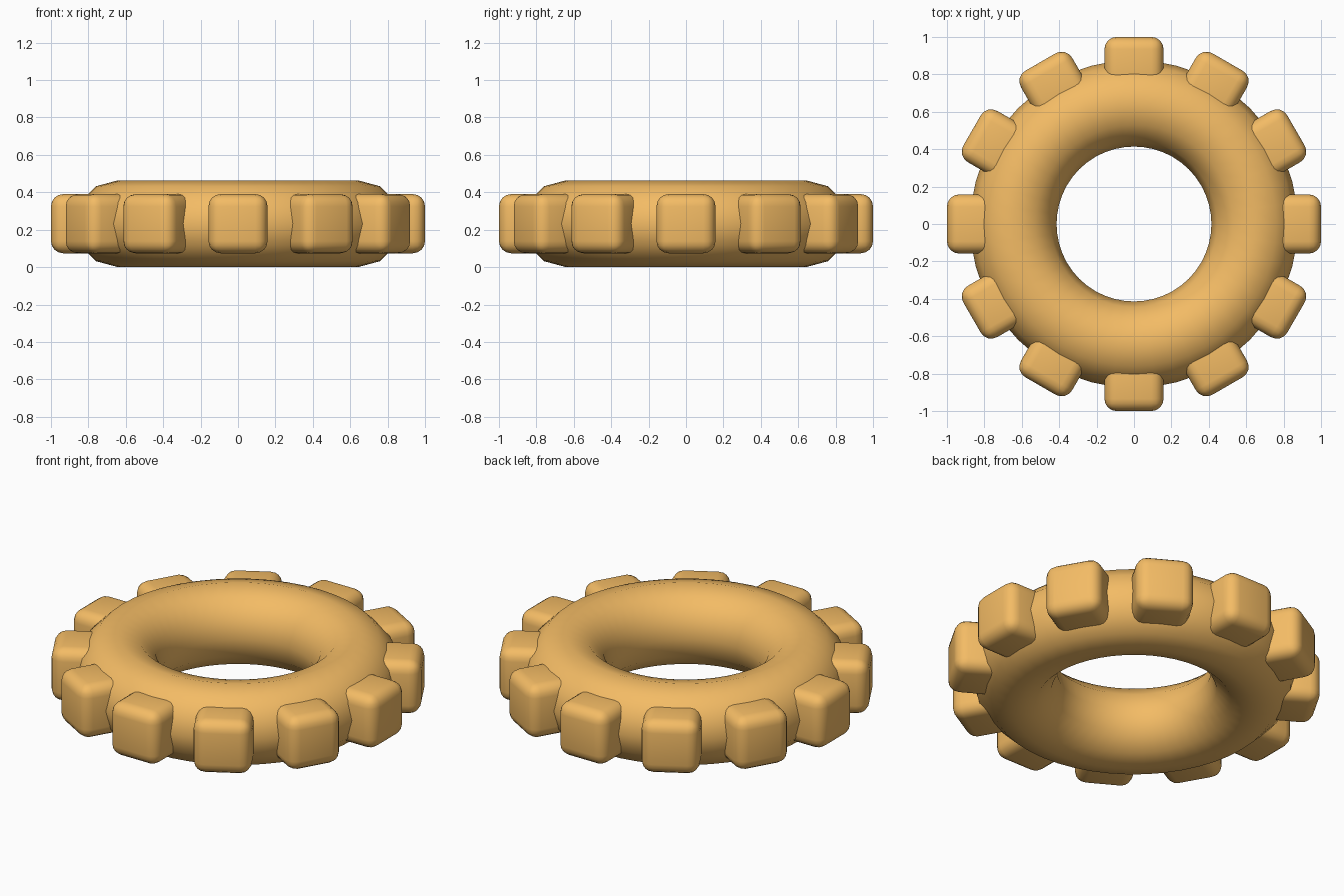
import bpy
from math import cos, sin, pi

if "Cube" in bpy.data.objects:
    bpy.data.objects.remove(bpy.data.objects["Cube"])

MID_Z = 0.232
KNOB_COUNT = 12
KNOB_SIZE = 0.316

mat = bpy.data.materials.new("amber")
mat.diffuse_color = (0.9, 0.5, 0.13, 1)
mat.use_nodes = True
mat.node_tree.nodes["Principled BSDF"].inputs["Base Color"].default_value = mat.diffuse_color

# Ring body
bpy.ops.mesh.primitive_torus_add(major_radius=0.645, minor_radius=0.231,
                                 major_segments=48, minor_segments=12,
                                 location=(0, 0, MID_Z))
ring = bpy.context.object
ring.name = "ring"
ring.data.materials.append(mat)
bpy.ops.object.shade_smooth()


# Rounded tread blocks around the rim
def add_block(index):
    a = 2 * pi * index / KNOB_COUNT
    r = 1 - KNOB_SIZE / 2
    bpy.ops.mesh.primitive_cube_add(size=KNOB_SIZE, rotation=(0, 0, a),
                                    location=(r * cos(a), r * sin(a), MID_Z))
    block = bpy.context.object
    block.name = f"tread_block_{index + 1}"
    block.data.materials.append(mat)
    bevel = block.modifiers.new("rounding", 'BEVEL')
    bevel.width = 0.065
    bevel.segments = 4
    bpy.ops.object.shade_smooth()


for i in range(KNOB_COUNT):
    add_block(i)
